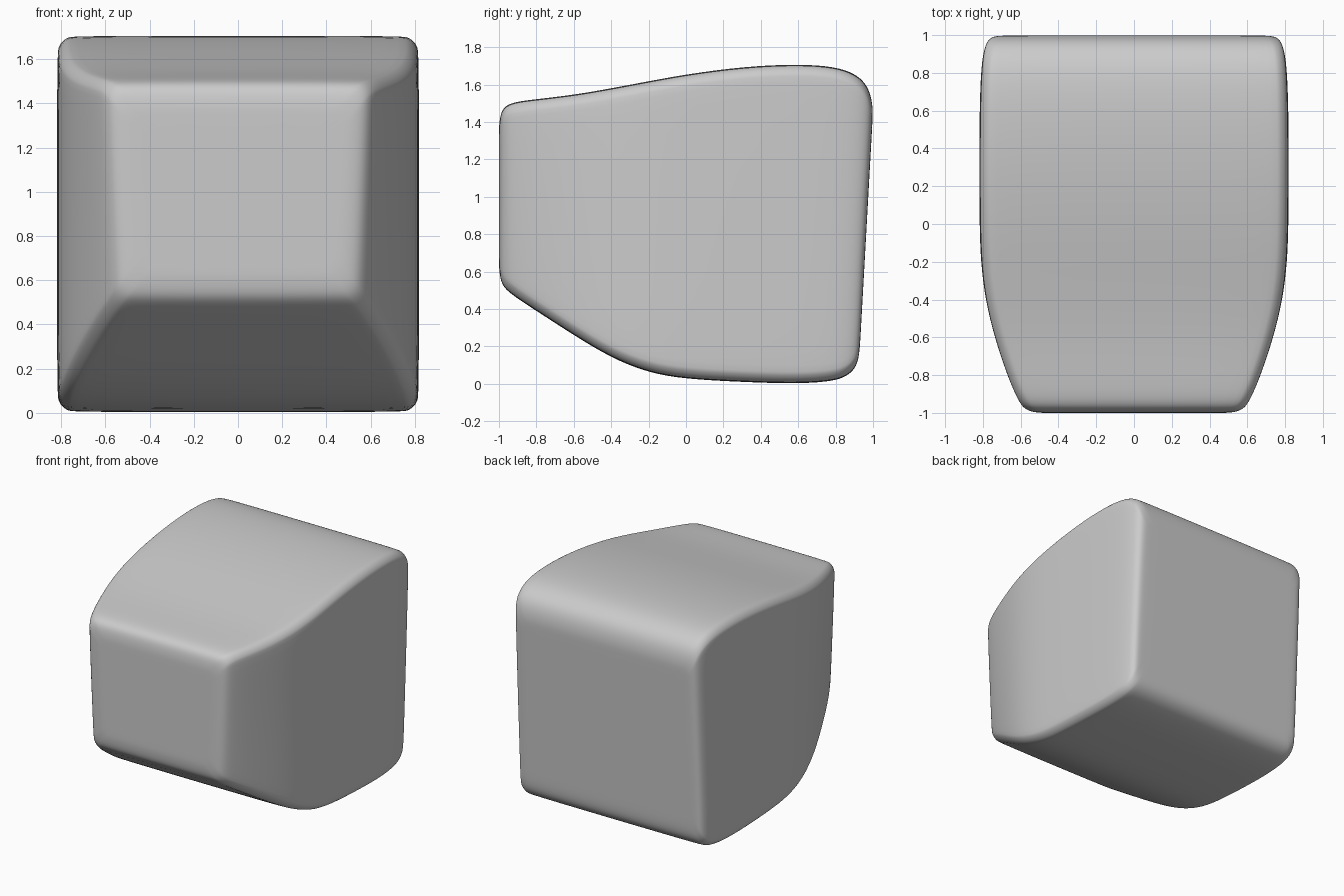
import bpy, bmesh, math

if "Cube" in bpy.data.objects:
    bpy.data.objects.remove(bpy.data.objects["Cube"])

# Stations from front to back: y, top z, bottom z, half width
STATIONS = [
    (-1.0, 1.38, 0.62, 0.51), (-0.99, 1.455, 0.54, 0.57),
    (-0.96, 1.492, 0.50, 0.605), (-0.9, 1.51, 0.455, 0.635),
    (-0.8, 1.522, 0.39, 0.677), (-0.6, 1.545, 0.26, 0.743),
    (-0.4, 1.58, 0.138, 0.79), (-0.2, 1.618, 0.058, 0.812),
    (0.0, 1.655, 0.025, 0.818), (0.3, 1.696, 0.01, 0.82),
    (0.6, 1.711, 0.0, 0.818), (0.8, 1.696, 0.01, 0.812),
    (0.9, 1.66, 0.03, 0.802), (0.96, 1.61, 0.07, 0.787),
    (0.99, 1.54, 0.12, 0.765), (1.0, 1.46, 0.20, 0.73),
]
RADIUS, STEPS = 0.08, 4


def section(bm, y, top, bottom, w, scale=1.0):
    """Rounded rectangle; leans forward at the foot of the back."""
    mid, half = (top + bottom) / 2, (top - bottom) / 2
    lean = 0.07 * max(0.0, y) ** 2 / (top - bottom)
    taper = 0.045 * max(0.0, min(1.0, (-y - 0.3) / 0.7))
    ring = []
    for k, (sx, sz) in enumerate([(1, 1), (-1, 1), (-1, -1), (1, -1)]):
        for i in range(STEPS + 1):
            a = math.pi / 2 * (k + i / STEPS)
            x = sx * (w - RADIUS) + RADIUS * math.cos(a)
            z = mid + sz * (half - RADIUS) + RADIUS * math.sin(a)
            x *= 1 - taper * (top - z) / (top - bottom) / w
            x, z = x * scale, mid + (z - mid) * scale
            ring.append(bm.verts.new((x, y - lean * (top - z), z)))
    return ring


# Body: loft through the stations, with inset flat ends
bm = bmesh.new()
rings = [section(bm, *STATIONS[0], 0.9)]
rings += [section(bm, *s) for s in STATIONS]
rings.append(section(bm, *STATIONS[-1], 0.9))
n = len(rings[0])
# Keep the back inset on the same sloping plane as the last ring
for a, b in zip(rings, rings[1:]):
    for i in range(n):
        j = (i + 1) % n
        bm.faces.new((a[i], a[j], b[j], b[i]))
bm.faces.new(rings[0])
bm.faces.new(rings[-1])
bmesh.ops.recalc_face_normals(bm, faces=bm.faces)
for f in bm.faces:
    f.smooth = True
mesh = bpy.data.meshes.new("rounded_body")
bm.to_mesh(mesh)
bm.free()
body = bpy.data.objects.new("rounded_body", mesh)
bpy.context.collection.objects.link(body)
sub = body.modifiers.new("smooth", 'SUBSURF')
sub.levels = sub.render_levels = 2
